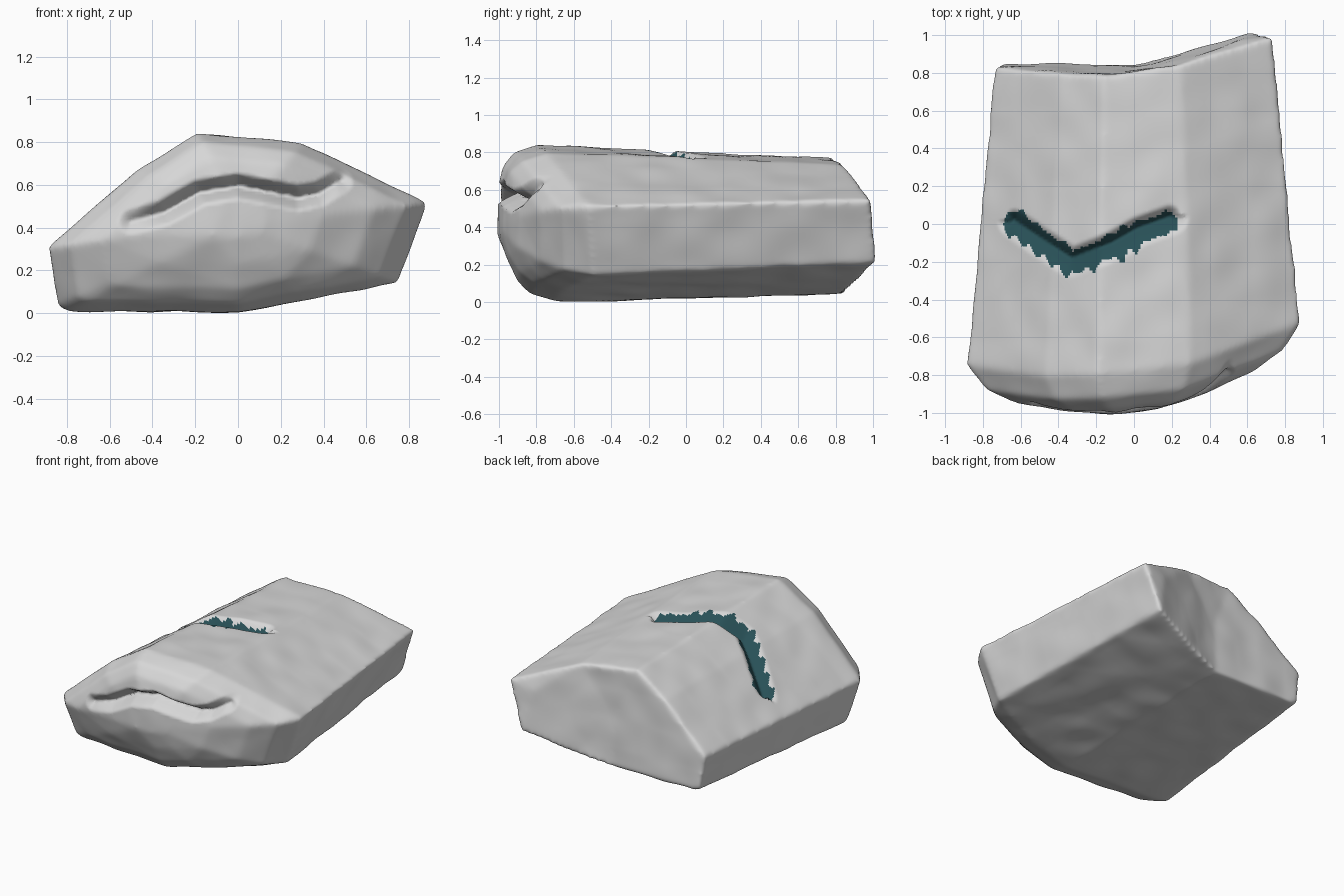
import bpy, bmesh, random
from mathutils import Vector, noise

random.seed(11)
if "Cube" in bpy.data.objects:
    bpy.data.objects.remove(bpy.data.objects["Cube"])


def material(name, colour):
    mat = bpy.data.materials.new(name)
    mat.use_nodes = True
    mat.diffuse_color = colour
    bsdf = mat.node_tree.nodes["Principled BSDF"]
    bsdf.inputs["Base Color"].default_value = colour
    bsdf.inputs["Roughness"].default_value = 0.8
    return mat


def lerp_path(path, x):
    """Linear interpolation of a path given as (x, value) points."""
    for (x0, v0), (x1, v1) in zip(path, path[1:]):
        if x <= x1:
            f = max(0, (x - x0) / (x1 - x0))
            return v0 + (v1 - v0) * f
    return path[-1][1]


def path_distance(path, x, v):
    """Distance from a point to the nearest segment of a path."""
    p, best = Vector((x, v)), 9
    for a, b in zip(path, path[1:]):
        a, b = Vector(a), Vector(b)
        d = b - a
        f = min(1, max(0, (p - a).dot(d) / d.length_squared))
        best = min(best, (p - a - d * f).length)
    return best


# Cross-section and the outlines of the front and back ends
section = [(-.885, .31), (-.47, .67), (-.19, .845), (.3, .8), (.885, .515),
           (.75, .14), (.3, .06), (0, 0), (-.79, .01), (-.84, .03)]
front_edge = [(-.87, -.93), (-.5, -.985), (-.1, -1.01), (.25, -.965), (.87, -.69)]
back_edge = [(-.8, .82), (.0, .815), (.2, .86), (.62, 1.0), (.8, 1.0)]
mid_z = .42


def front_point(x, z, scale, inset):
    """Point on the domed front end, whose top and underside slope back."""
    x *= scale
    z = mid_z + (z - mid_z) * scale
    slope = .38 * max(0, .34 - z) + .16 * max(0, z - .6)
    return Vector((x, lerp_path(front_edge, x) + inset + slope, z))


def body_point(x, z, f, scale=1):
    """Point between the front shoulder and the narrower, tilted back end."""
    bx = x * .83 * scale
    bz = mid_z - .015 + (z - mid_z) * .86 * scale + .11 * max(0, bx - .2)
    end = Vector((bx, lerp_path(back_edge, bx) + .09 * (mid_z - bz), bz))
    return front_point(x, z, 1, .17).lerp(end, f)


# Stone body: a loft of rings, closed at both ends
front_rings = ((.15, 0), (.45, .003), (.72, .014), (.89, .055), (1, .17))
rings = [[front_point(x, z, s, t) for x, z in section] for s, t in front_rings]
rings += [[body_point(x, z, f) for x, z in section] for f in (.35, .7, 1)]
rings += [[body_point(x, z, 1, s) for x, z in section] for s in (.75, .45, .15)]
bm = bmesh.new()
loops = [[bm.verts.new(p) for p in ring] for ring in rings]
count = len(section)
for low, high in zip(loops, loops[1:]):
    for i in range(count):
        j = (i + 1) % count
        bm.faces.new((low[i], low[j], high[j], high[i]))
bm.faces.new(loops[0])
bm.faces.new(loops[-1])
bmesh.ops.triangulate(bm, faces=bm.faces)
bmesh.ops.recalc_face_normals(bm, faces=bm.faces)
mesh = bpy.data.meshes.new("stone_block")
bm.to_mesh(mesh)
bm.free()
stone = bpy.data.objects.new("stone_block", mesh)
bpy.context.collection.objects.link(stone)
bpy.context.view_layer.objects.active = stone
stone.select_set(True)

# Even, softened surface
remesh = stone.modifiers.new("even_surface", "REMESH")
remesh.mode = "VOXEL"
remesh.voxel_size = .014
soften = stone.modifiers.new("soften", "SMOOTH")
soften.factor = .5
soften.iterations = 14
for name in ("even_surface", "soften"):
    bpy.ops.object.modifier_apply(modifier=name)

# Grooves: one across the front end, one across the top with a steep rear wall
front_groove = [(-.5, .43), (-.35, .47), (-.18, .565), (0, .595), (.13, .57),
                (.28, .54), (.38, .56), (.48, .62)]
top_groove = [(-.63, .02), (-.5, -.07), (-.33, -.18), (-.12, -.1), (.02, -.02), (.19, .04)]
mesh = stone.data
moves = []
for v in mesh.vertices:
    x, y, z = v.co
    n = v.normal
    shift = n * .009 * noise.noise(v.co * 5)
    if y < -.5 and n.y < -.1:
        d = path_distance(front_groove, x, z)
        fade = min(1, max(.4, (.6 - abs(x)) * 3))
        shift.y += .12 * fade * max(0, 1 - d / .06) ** 1.2
    if n.z > .3 and abs(y) < .5:
        width = .06 if y > lerp_path(top_groove, x) else .1
        d = path_distance(top_groove, x, y)
        shift.z -= .075 * max(0, 1 - d / width) ** 1.3
    moves.append(shift)
for v, shift in zip(mesh.vertices, moves):
    v.co += shift

# Stone colour, with a ragged band of mineral along the top groove
mesh.materials.clear()
mesh.materials.append(material("stone_grey", (.68, .68, .68, 1)))
mesh.materials.append(material("dark_teal", (.021, .08, .094, 1)))
vein = [(-.63, .01), (-.5, -.08), (-.33, -.2), (-.12, -.12), (.02, -.05), (.18, .01)]
teeth = [(random.uniform(0, .03), random.uniform(.01, .06)) for _ in range(16)]
for face in mesh.polygons:
    x, y, z = face.center
    if face.normal.z > .05 and z > .3 and abs(y) < .5 and -.69 < x < .23:
        along = (x + .7) / .075
        spike = 1 - abs(along % 1 * 2 - 1)
        above, below = teeth[int(along)]
        reach = .05 + spike * (above if y > lerp_path(vein, x) else below)
        face.material_index = int(path_distance(vein, x, y) < reach)
bpy.ops.object.shade_smooth()
